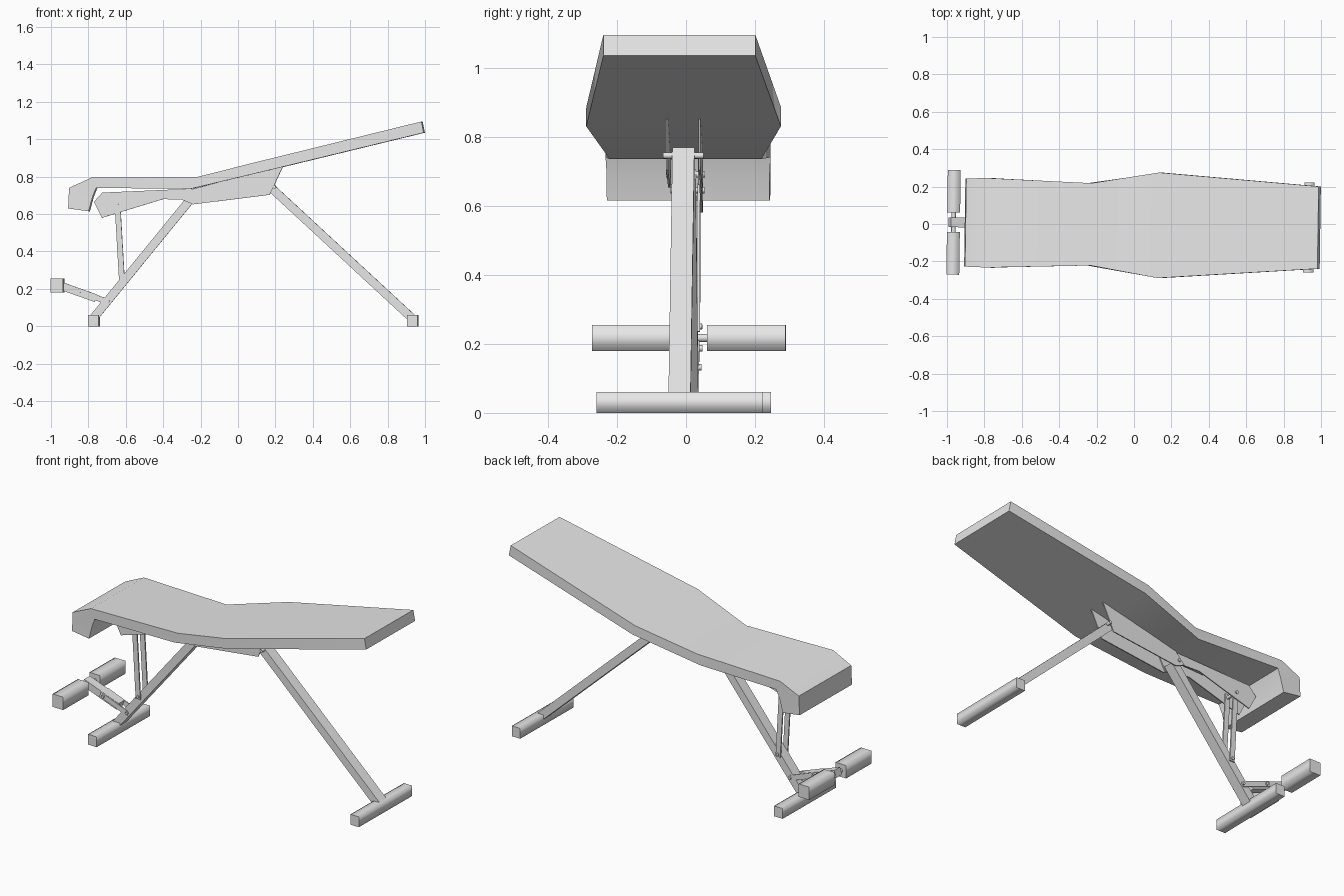
import bpy, bmesh, math
from mathutils import Matrix, Vector

cube = bpy.data.objects.get("Cube")
if cube:
    bpy.data.objects.remove(cube, do_unlink=True)

grey = bpy.data.materials.new("light_grey")
grey.use_nodes = True
grey.diffuse_color = (0.8, 0.8, 0.8, 1)
grey.node_tree.nodes["Principled BSDF"].inputs["Base Color"].default_value = (0.8, 0.8, 0.8, 1)

# the whole bench stands turned by a small yaw
YAW = Matrix.Translation((0, -0.005, 0)) @ Matrix.Rotation(math.radians(-0.83), 4, "Z")


def finish(name, bm, soft=0, rounded=False):
    """Orient faces, mark sharp edges and make the object."""
    bmesh.ops.recalc_face_normals(bm, faces=bm.faces)
    for f in bm.faces:
        f.smooth = soft > 0 or rounded
    for e in bm.edges:
        if rounded:
            d = e.verts[0].co - e.verts[1].co
            e.smooth = abs(d.y) > 0.9 * d.length
        else:
            e.smooth = e.calc_face_angle(0) < math.radians(soft)
    bm.transform(YAW)
    me = bpy.data.meshes.new(name)
    bm.to_mesh(me)
    bm.free()
    me.materials.append(grey)
    ob = bpy.data.objects.new(name, me)
    bpy.context.collection.objects.link(ob)
    return ob


def prism(name, outline, y0, y1, **style):
    """Side outline in x, z carried from y0 to y1."""
    bm = bmesh.new()
    a = [bm.verts.new((x, y0, z)) for x, z in outline]
    b = [bm.verts.new((x, y1, z)) for x, z in outline]
    bm.faces.new(a)
    bm.faces.new(b)
    for i in range(len(a)):
        j = (i + 1) % len(a)
        bm.faces.new((a[i], a[j], b[j], b[i]))
    return finish(name, bm, **style)


def bar(name, p, q, thick, y0, y1):
    """Straight bar between two side points."""
    p, q = Vector(p), Vector(q)
    d = (q - p).normalized() * thick / 2
    n = Vector((-d.y, d.x))
    prism(name, [p + n, q + n, q - n, p - n], y0, y1)


def block(name, x, z, w, h, y0, y1):
    outline = [(x - w/2, z - h/2), (x + w/2, z - h/2), (x + w/2, z + h/2), (x - w/2, z + h/2)]
    prism(name, outline, y0, y1, rounded=True)


def bolt(name, x, z, r, half):
    ring = [(x + r * math.cos(i * math.pi / 4), z + r * math.sin(i * math.pi / 4)) for i in range(8)]
    prism(name, ring, -half, half, soft=50)


# Padded board: upper point, lower point and half width at each station
stations = [
    ((-0.905, 0.63), (-0.795, 0.615), 0.236),
    ((-0.90, 0.74), (-0.775, 0.69), 0.236),
    ((-0.78, 0.795), (-0.755, 0.74), 0.239),
    ((-0.23, 0.795), (-0.25, 0.735), 0.22),
    ((0.13, 0.885), (0.15, 0.83), 0.282),
    ((0.984, 1.095), (0.996, 1.035), 0.22),
]
bm = bmesh.new()
rings = []
for (tx, tz), (bx, bz), w in stations:
    corners = [(tx, -w, tz), (tx, w, tz), (bx, w, bz), (bx, -w, bz)]
    rings.append([bm.verts.new(c) for c in corners])
for a, b in zip(rings, rings[1:]):
    for i in range(4):
        j = (i + 1) % 4
        bm.faces.new((a[i], a[j], b[j], b[i]))
bm.faces.new(rings[0])
bm.faces.new(rings[-1])
finish("padded_board", bm, soft=50)

# Main legs and their cross feet
bar("front_leg", (-0.78, 0.035), (-0.245, 0.69), 0.045, -0.03, 0.03)
bar("rear_leg", (0.94, 0.035), (0.165, 0.752), 0.045, -0.032, 0.032)
block("front_foot", -0.77, 0.03, 0.056, 0.06, -0.24, 0.24)
block("rear_foot", 0.935, 0.03, 0.054, 0.06, -0.24, 0.24)

# Paired plates, struts and clamps on both sides of the legs
seat_outline = [(-0.77, 0.665), (-0.727, 0.58), (-0.4, 0.68), (-0.3, 0.677), (-0.24, 0.66),
                (-0.2, 0.735), (-0.38, 0.73), (-0.725, 0.715)]
back_outline = [(-0.295, 0.675), (-0.24, 0.652), (0.17, 0.703), (0.24, 0.853), (0.13, 0.828),
                (-0.24, 0.735)]
for side, s in (("left", 1), ("right", -1)):
    prism(side + "_seat_plate", seat_outline, s * 0.037, s * 0.043)
    prism(side + "_back_plate", back_outline, s * 0.044, s * 0.05)
    bar(side + "_strut", (-0.645, 0.665), (-0.62, 0.235), 0.03, s * 0.029, s * 0.037)
    bar(side + "_arm_clamp", (-0.87, 0.195), (-0.69, 0.128), 0.03, s * 0.026, s * 0.032)
    block(side + "_foot_roller", -0.965, 0.217, 0.069, 0.075, s * 0.052, s * 0.28)

# Roller arm and axle
bar("roller_arm", (-0.985, 0.23), (-0.76, 0.15), 0.042, -0.026, 0.026)
bolt("roller_axle", -0.965, 0.217, 0.012, 0.06)

# Pivot bolts
for name, x, z, half in (("rear_pivot", 0.195, 0.745, 0.058), ("front_pivot", -0.26, 0.69, 0.056),
                         ("strut_top_bolt", -0.643, 0.645, 0.049), ("strut_low_bolt", -0.62, 0.25, 0.043),
                         ("clamp_bolt", -0.695, 0.132, 0.04), ("arm_bolt", -0.85, 0.187, 0.04)):
    bolt(name, x, z, 0.009, half)
